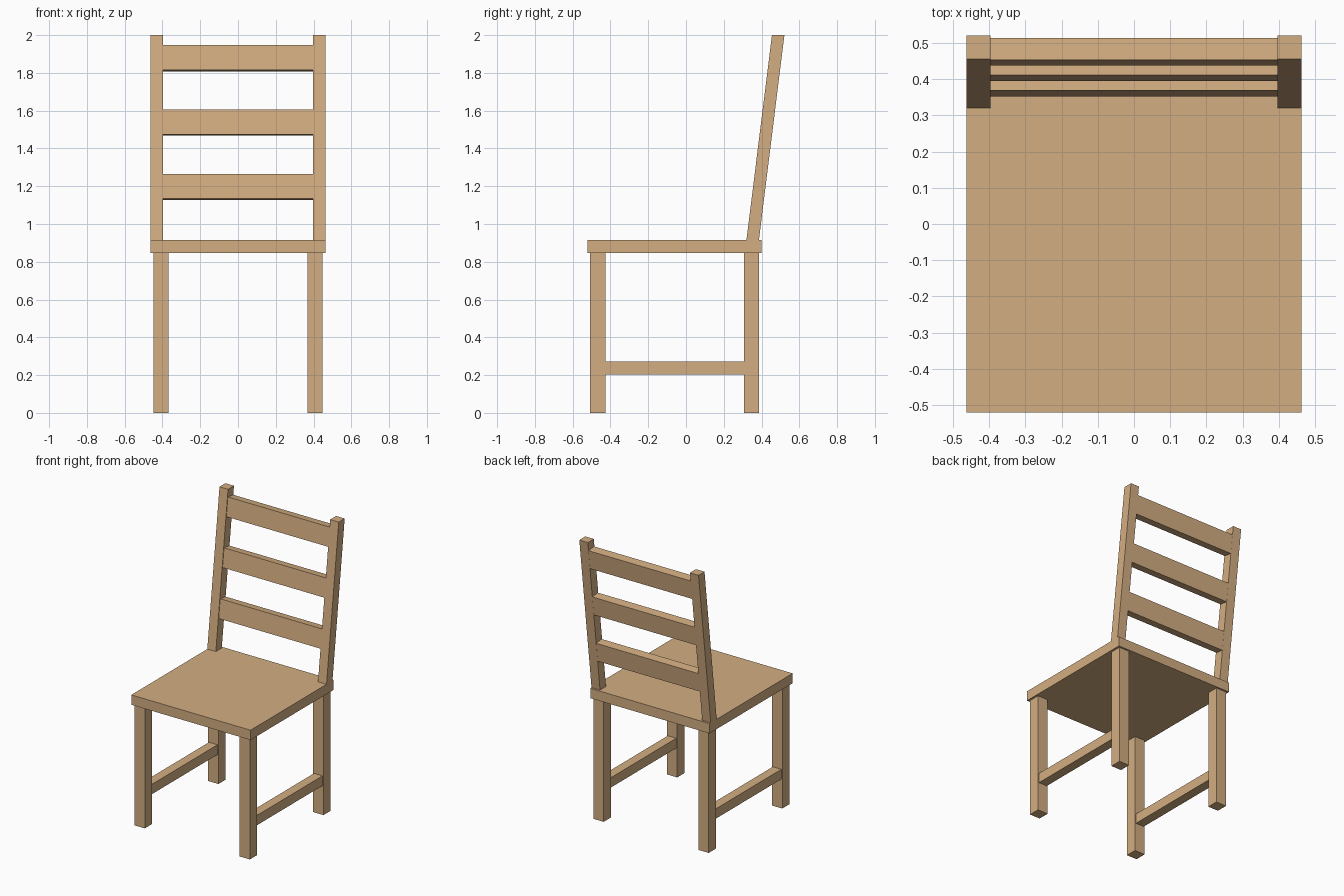
import bpy, bmesh
from mathutils import Vector

if "Cube" in bpy.data.objects:
    bpy.data.objects.remove(bpy.data.objects["Cube"])

wood = bpy.data.materials.new("light wood")
wood.diffuse_color = (0.65, 0.42, 0.22, 1)
wood.use_nodes = True
wood.node_tree.nodes["Principled BSDF"].inputs["Base Color"].default_value = wood.diffuse_color

LEAN = 0.1244  # backward y shift per unit of height


def prism(name, profile, x0, x1):
    """Extrude a closed (y, z) outline from x0 to x1."""
    bm = bmesh.new()
    face = bm.faces.new([bm.verts.new((x0, y, z)) for y, z in profile])
    moved = bmesh.ops.extrude_face_region(bm, geom=[face])["geom"]
    verts = [v for v in moved if isinstance(v, bmesh.types.BMVert)]
    bmesh.ops.translate(bm, verts=verts, vec=Vector((x1 - x0, 0, 0)))
    bmesh.ops.recalc_face_normals(bm, faces=bm.faces)
    mesh = bpy.data.meshes.new(name)
    bm.to_mesh(mesh)
    bm.free()
    mesh.materials.append(wood)
    obj = bpy.data.objects.new(name, mesh)
    bpy.context.collection.objects.link(obj)
    return obj


def rect(y0, y1, z0, z1):
    return [(y0, z0), (y1, z0), (y1, z1), (y0, z1)]


# Seat board
prism("seat", rect(-0.521, 0.40, 0.846, 0.915), -0.462, 0.462)

for side, s in (("left", -1), ("right", 1)):
    # Legs and the stretcher joining them
    prism(f"front_leg_{side}", rect(-0.507, -0.427, 0, 0.846), s * 0.367, s * 0.447)
    prism(f"back_leg_{side}", rect(0.307, 0.387, 0, 0.846), s * 0.367, s * 0.447)
    prism(f"stretcher_{side}", rect(-0.427, 0.307, 0.204, 0.273), s * 0.374, s * 0.440)
    # Leaning back post, cut level at top and bottom
    prism(f"back_post_{side}",
          [(0.32, 0.915), (0.386, 0.915), (0.521, 2.0), (0.455, 2.0)],
          s * 0.396, s * 0.462)

# Back slats, tilted square to the posts
up = Vector((LEAN, 1)).normalized() * 0.133
back = Vector((1, -LEAN)).normalized() * 0.06
for name, z in (("lower", 1.134), ("middle", 1.475), ("upper", 1.815)):
    p = Vector((0.325 + LEAN * (z - 0.915), z))
    prism(f"{name}_slat", [p, p + back, p + back + up, p + up], -0.396, 0.396)
